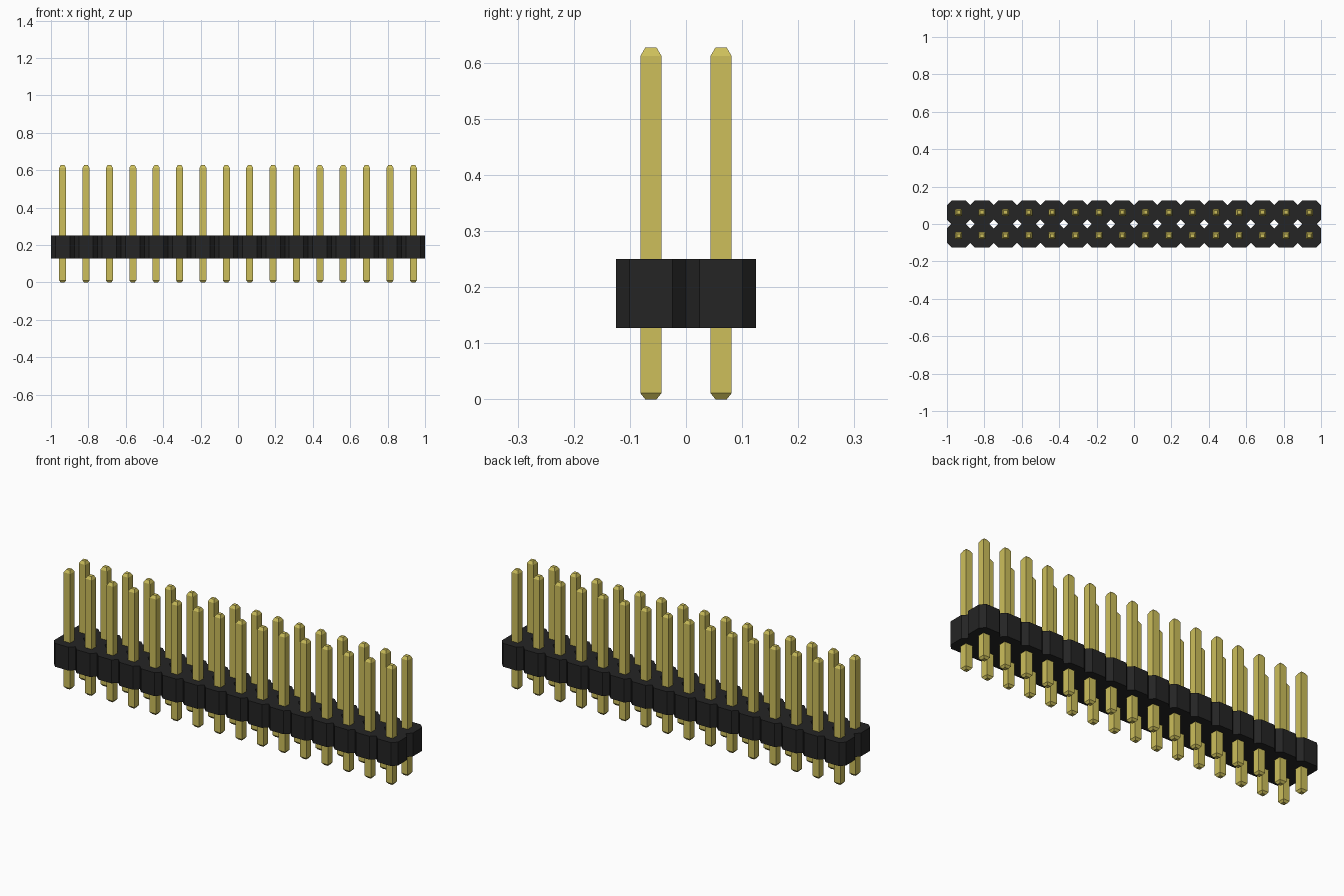
import bpy
import bmesh

COLUMNS, PITCH = 16, 0.125
ROWS = (-PITCH / 2, PITCH / 2)
BODY_BOTTOM, BODY_TOP = 0.127, 0.25
CHAMFER = 0.024

if "Cube" in bpy.data.objects:
    bpy.data.objects.remove(bpy.data.objects["Cube"], do_unlink=True)


def make_material(name, rgb):
    mat = bpy.data.materials.new(name)
    mat.use_nodes = True
    mat.diffuse_color = (*rgb, 1)
    mat.node_tree.nodes["Principled BSDF"].inputs["Base Color"].default_value = (*rgb, 1)
    return mat


def make_object(name, bm, mat):
    bmesh.ops.recalc_face_normals(bm, faces=bm.faces)
    mesh = bpy.data.meshes.new(name)
    bm.to_mesh(mesh)
    bm.free()
    mesh.materials.append(mat)
    obj = bpy.data.objects.new(name, mesh)
    bpy.context.collection.objects.link(obj)
    return obj


black = make_material("black plastic", (0.018, 0.018, 0.018))
gold = make_material("gold metal", (0.61, 0.52, 0.105))
column_x = [(i - (COLUMNS - 1) / 2) * PITCH for i in range(COLUMNS)]

# Housing: a grid of joined octagons, leaving diamond gaps, raised to a block
bm = bmesh.new()
h = PITCH / 2
c = h - CHAMFER
octagon = [(h, -c), (h, c), (c, h), (-c, h), (-h, c), (-h, -c), (-c, -h), (c, -h)]
for x in column_x:
    for y in ROWS:
        bm.faces.new([bm.verts.new((x + u, y + v, BODY_BOTTOM)) for u, v in octagon])
bmesh.ops.remove_doubles(bm, verts=bm.verts, dist=0.0005)
base = list(bm.faces)
raised = bmesh.ops.extrude_face_region(bm, geom=base, use_keep_orig=True)
top_verts = [g for g in raised["geom"] if isinstance(g, bmesh.types.BMVert)]
bmesh.ops.translate(bm, verts=top_verts, vec=(0, 0, BODY_TOP - BODY_BOTTOM))
make_object("housing", bm, black)

# Pins: square bars with tapered ends, as (height, half width) sections
sections = [(0, 0.01), (0.011, 0.0188), (0.612, 0.0188), (0.627, 0.01)]
for row_name, y in zip(("front_pins", "back_pins"), ROWS):
    bm = bmesh.new()
    for x in column_x:
        rings = [[bm.verts.new((x + sx * w, y + sy * w, z))
                  for sx, sy in ((-1, -1), (1, -1), (1, 1), (-1, 1))]
                 for z, w in sections]
        bm.faces.new(rings[0][::-1])
        bm.faces.new(rings[-1])
        for low, high in zip(rings, rings[1:]):
            for k in range(4):
                n = (k + 1) % 4
                bm.faces.new((low[k], low[n], high[n], high[k]))
    make_object(row_name, bm, gold)
